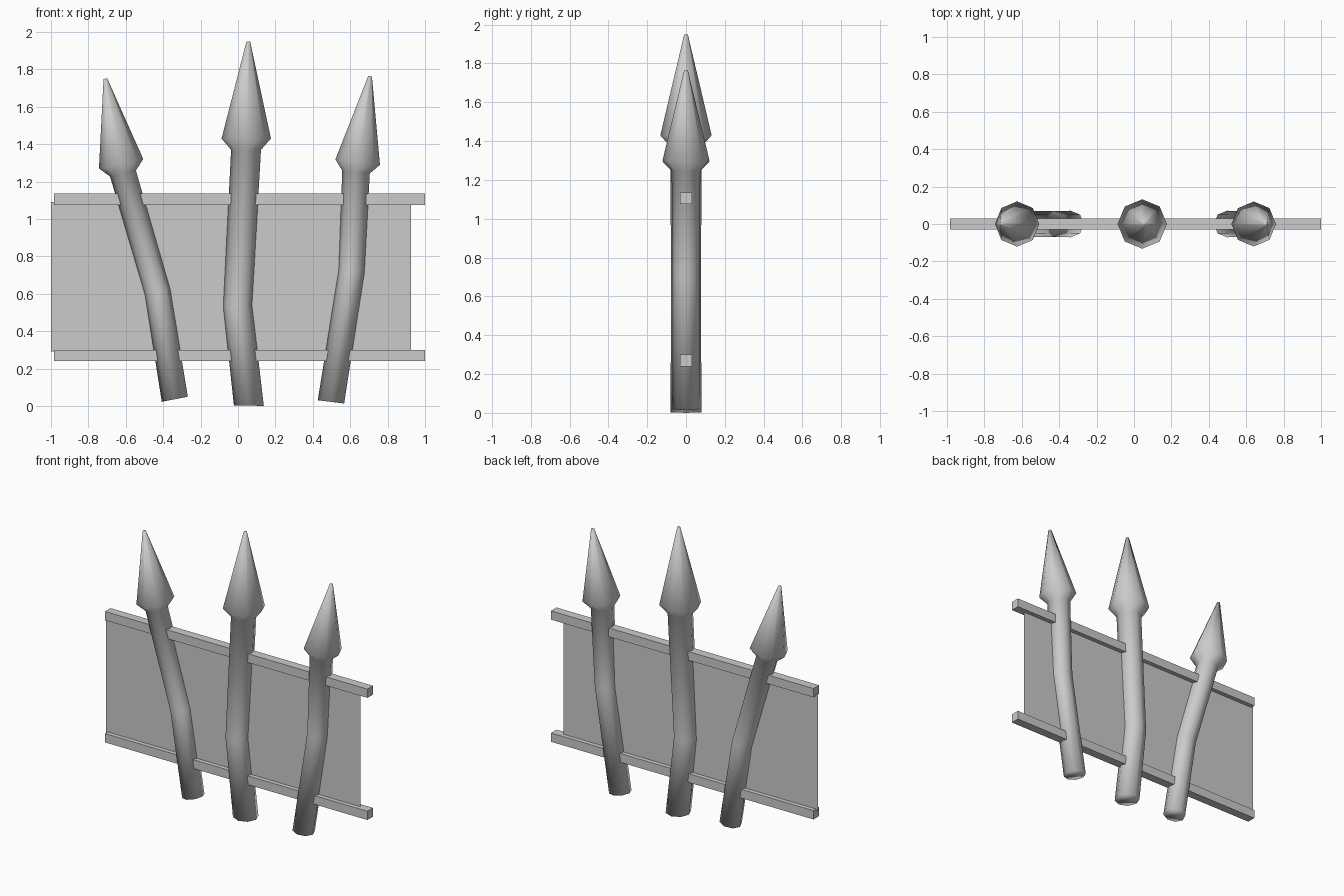
import bpy, bmesh
from math import cos, sin, radians, pi

if "Cube" in bpy.data.objects:
    bpy.data.objects.remove(bpy.data.objects["Cube"])

SIDES = 8


def add_object(name, bm, smooth=False):
    bmesh.ops.recalc_face_normals(bm, faces=bm.faces)
    mesh = bpy.data.meshes.new(name)
    bm.to_mesh(mesh)
    bm.free()
    for p in mesh.polygons:
        p.use_smooth = smooth
    obj = bpy.data.objects.new(name, mesh)
    bpy.context.collection.objects.link(obj)
    return obj


def stake(name, rings):
    """Loft octagonal rings given as (x, z, radius, tilt in degrees)."""
    bm = bmesh.new()
    loops = []
    for x, z, r, tilt in rings:
        t = radians(tilt)
        loop = []
        for i in range(SIDES):
            a = 2 * pi * i / SIDES
            u = r * cos(a)
            loop.append(bm.verts.new((x + u * cos(t), r * sin(a), z + u * sin(t))))
        loops.append(loop)
    for lo, hi in zip(loops, loops[1:]):
        for i in range(SIDES):
            j = (i + 1) % SIDES
            bm.faces.new((lo[i], lo[j], hi[j], hi[i]))
    bm.faces.new(loops[0])
    bm.faces.new(loops[-1])
    return add_object(name, bm, smooth=True)


def rail(name, z):
    bm = bmesh.new()
    bmesh.ops.create_cube(bm, size=1)
    for v in bm.verts:
        v.co = (0.0075 + v.co.x * 1.985, v.co.y * 0.06, z + v.co.z * 0.06)
    return add_object(name, bm)


# Crooked pointed stakes: foot, bend, neck, spearhead flare, tip
stake("left_stake", [(-0.338, 0.036, 0.071, 11), (-0.43, 0.61, 0.069, 13),
                     (-0.615, 1.243, 0.071, 13), (-0.625, 1.295, 0.121, 12),
                     (-0.709, 1.75, 0.01, 10)])
stake("middle_stake", [(0.058, 0.002, 0.08, -1), (-0.002, 0.535, 0.077, 3),
                       (0.043, 1.37, 0.08, 0), (0.044, 1.43, 0.132, 0),
                       (0.055, 1.948, 0.01, 0)])
stake("right_stake", [(0.497, 0.022, 0.071, -7), (0.607, 0.72, 0.069, -6),
                      (0.631, 1.251, 0.074, -6), (0.64, 1.304, 0.12, -7),
                      (0.706, 1.763, 0.01, -5)])

# Horizontal rails
rail("top_rail", 1.105)
rail("bottom_rail", 0.27)

# Thin flat infill sheet between the rails
bm = bmesh.new()
bm.faces.new([bm.verts.new((x, 0, z)) for x, z in
              ((-1.0, 0.29), (0.925, 0.29), (0.925, 1.09), (-1.0, 1.09))])
add_object("infill_sheet", bm)
